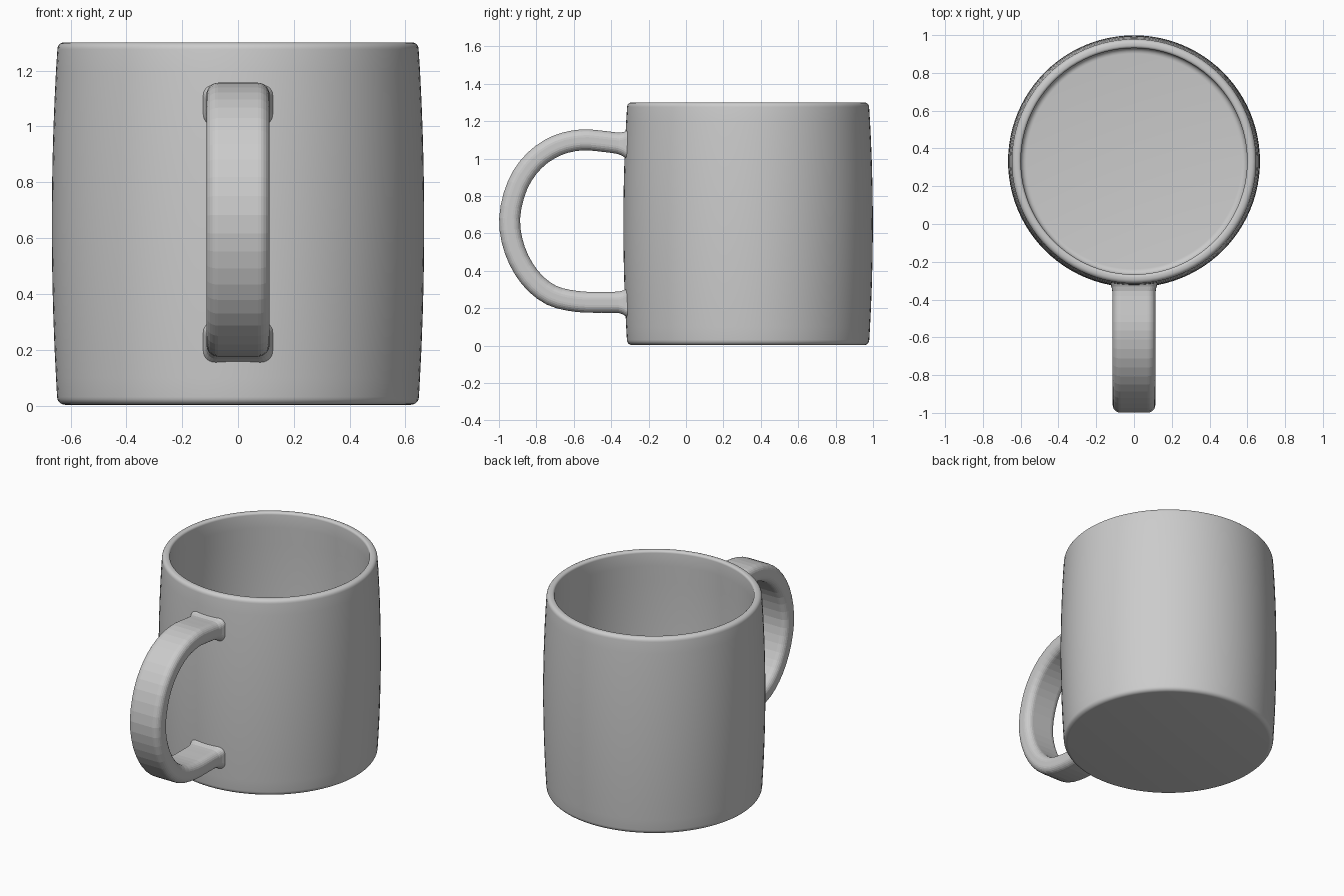
import bpy, bmesh, math
from mathutils import Vector

if "Cube" in bpy.data.objects:
    bpy.data.objects.remove(bpy.data.objects["Cube"])

CENTER_Y = 0.332


def make_object(name, bm):
    bmesh.ops.remove_doubles(bm, verts=bm.verts, dist=1e-5)
    bmesh.ops.recalc_face_normals(bm, faces=bm.faces)
    mesh = bpy.data.meshes.new(name)
    bm.to_mesh(mesh)
    bm.free()
    obj = bpy.data.objects.new(name, mesh)
    bpy.context.collection.objects.link(obj)
    return obj


def arc(cx, cz, r, a0, a1, n=5):
    angles = [math.radians(a0 + (a1 - a0) * i / n) for i in range(n + 1)]
    return [(cx + r * math.cos(a), cz + r * math.sin(a)) for a in angles]


def bulge(z):
    # Gentle barrel curve of the wall, widest at mid height
    return 0.667 - 0.021 * ((z - 0.65) / 0.65) ** 2


# Cup body: one closed lathe profile, outside up, over the rim and down inside
wall_z = [0.1 + 0.11 * i for i in range(11)]
profile = [(0, 0.003)]
profile += arc(0.62, 0.031, 0.028, -90, 0)
profile += [(bulge(z), z) for z in wall_z]
profile += arc(0.622, 1.276, 0.025, 0, 90)
profile += arc(0.614, 1.286, 0.015, 90, 180)
profile += [(bulge(z) - 0.05, z) for z in reversed(wall_z)]
profile += arc(0.57, 0.09, 0.03, 0, -90)
profile += [(0, 0.06)]

bm = bmesh.new()
ring = [bm.verts.new((r, 0, z)) for r, z in profile]
edges = [bm.edges.new(pair) for pair in zip(ring, ring[1:])]
bmesh.ops.spin(bm, geom=ring + edges, cent=(0, 0, 0), axis=(0, 0, 1),
               angle=math.tau, steps=96, use_merge=True)
body = make_object("cup_body", bm)
body.location.y = CENTER_Y
bpy.context.view_layer.objects.active = body
body.select_set(True)
bpy.ops.object.shade_smooth_by_angle(angle=math.radians(35))


# Handle: rounded strap swept along a smooth side-view path (y, z)
def spline(points, steps):
    p = [Vector(q) for q in points]
    p = [2 * p[0] - p[1]] + p + [2 * p[-1] - p[-2]]
    out = []
    for a, b, c, d in zip(p, p[1:], p[2:], p[3:]):
        for i in range(steps):
            t = i / steps
            out.append(0.5 * (2 * b + (c - a) * t + (2 * a - 5 * b + 4 * c - d) * t * t
                              + (3 * b - a - 3 * c + d) * t ** 3))
    return out + [p[-2]]


def strap_section(half_w, half_t, radius=0.042, n=6):
    pts = []
    for k, (sx, st) in enumerate([(1, 1), (-1, 1), (-1, -1), (1, -1)]):
        pts += arc(sx * (half_w - radius), st * (half_t - radius), radius, 90 * k, 90 * k + 90, n)
    return pts


path = spline([(-0.295, 1.076), (-0.36, 1.082), (-0.45, 1.093), (-0.56, 1.10), (-0.69, 1.07),
               (-0.81, 0.99), (-0.90, 0.86), (-0.943, 0.68), (-0.915, 0.51),
               (-0.835, 0.365), (-0.72, 0.27), (-0.58, 0.236), (-0.45, 0.232),
               (-0.36, 0.232), (-0.295, 0.23)], 3)

bm = bmesh.new()
loops = []
for i, p in enumerate(path):
    tangent = (path[min(i + 1, len(path) - 1)] - path[max(i - 1, 0)]).normalized()
    normal = Vector((-tangent.y, tangent.x))
    # Flare where the strap meets the cup
    flare = min(1, max(0, (p.x + 0.375) / 0.06)) ** 2
    section = strap_section(0.113 + 0.012 * flare, 0.056 + 0.02 * flare)
    loops.append([bm.verts.new((x, p.x + normal.x * t, p.y + normal.y * t)) for x, t in section])
for a, b in zip(loops, loops[1:]):
    for j in range(len(a)):
        k = (j + 1) % len(a)
        bm.faces.new((a[j], a[k], b[k], b[j]))
bm.faces.new(loops[0])
bm.faces.new(loops[-1])
handle = make_object("handle", bm)
